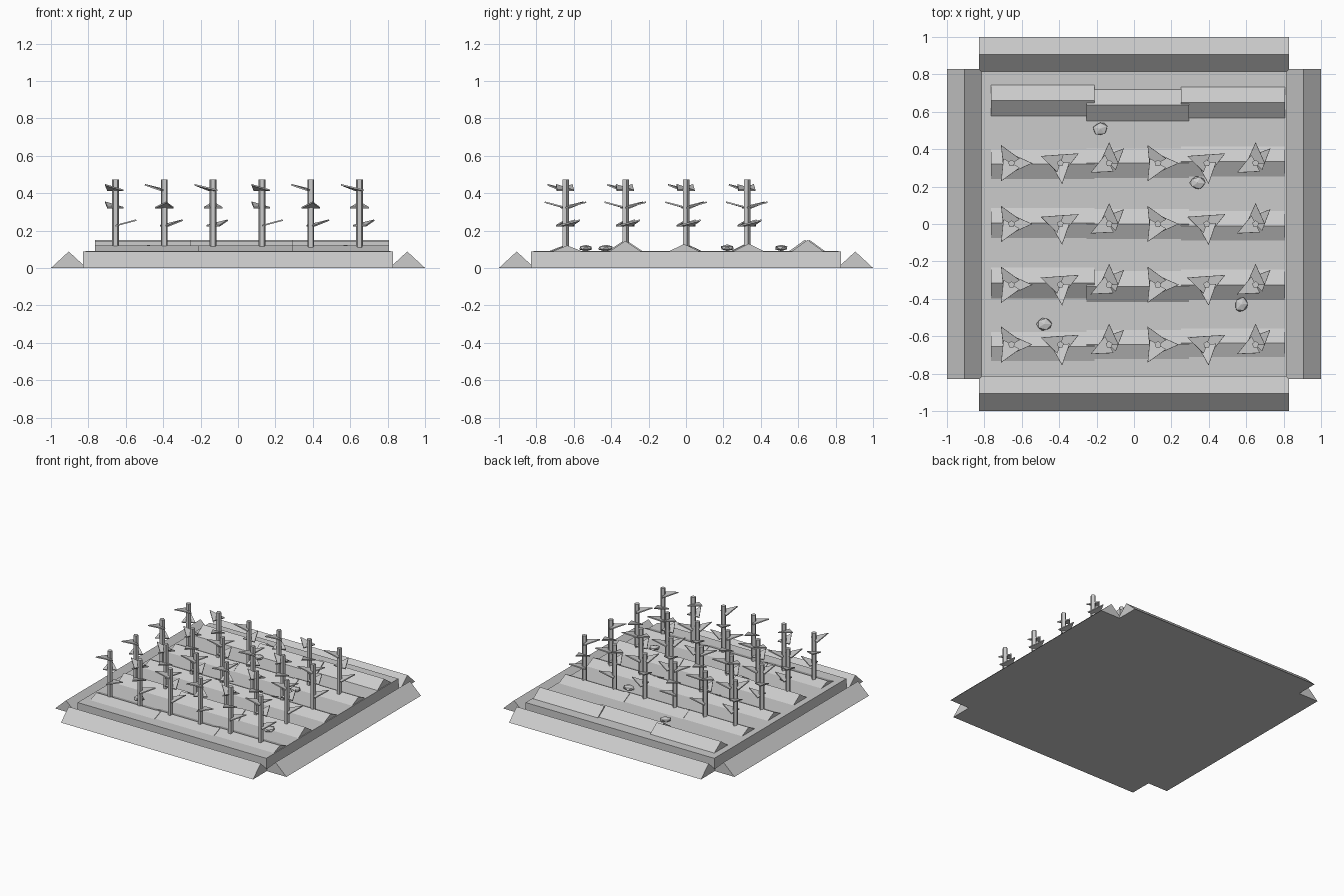
import bpy, bmesh, math, random
from mathutils import Matrix, Vector

if "Cube" in bpy.data.objects:
    bpy.data.objects.remove(bpy.data.objects["Cube"])

random.seed(4)


def make(name, bm):
    bmesh.ops.recalc_face_normals(bm, faces=bm.faces[:])
    me = bpy.data.meshes.new(name)
    bm.to_mesh(me)
    bm.free()
    ob = bpy.data.objects.new(name, me)
    bpy.context.collection.objects.link(ob)
    return ob


def add_prism(bm, ring, offset, matrix=Matrix()):
    """Closed prism: a ring of points swept along an offset."""
    a = [bm.verts.new(matrix @ Vector(p)) for p in ring]
    b = [bm.verts.new(matrix @ (Vector(p) + Vector(offset))) for p in ring]
    bm.faces.new(a)
    bm.faces.new(b[::-1])
    n = len(a)
    for i in range(n):
        bm.faces.new((a[i], b[i], b[(i + 1) % n], a[(i + 1) % n]))


# soil slab
bm = bmesh.new()
bmesh.ops.create_cube(bm, size=1, matrix=Matrix.Translation((0, 0, 0.045))
                      @ Matrix.Diagonal((1.63, 1.63, 0.09, 1)))
make("soil_bed", bm)

# sloped earth banks on the four sides
for i, side in enumerate(("front", "right", "back", "left")):
    bm = bmesh.new()
    add_prism(bm, [(-0.83, -1, 0), (-0.83, -0.81, 0), (-0.83, -0.905, 0.088)],
              (1.66, 0, 0), Matrix.Rotation(i * math.pi / 2, 4, 'Z'))
    make(side + "_bank", bm)

# ploughed ridges: five rows of three overlapping segments
rows = [((-0.655, -0.645, -0.635), 0.12),
        ((-0.315, -0.335, -0.325), 0.145),
        ((0.005, 0.0, -0.01), 0.128),
        ((0.32, 0.325, 0.335), 0.13),
        ((0.66, 0.635, 0.65), 0.15)]
spans = [(-0.765, -0.21), (-0.255, 0.295), (0.25, 0.808)]
for r, (ys, top) in enumerate(rows):
    for (x0, x1), y in zip(spans, ys):
        bm = bmesh.new()
        add_prism(bm, [(x0, y - 0.09, 0.085), (x0, y + 0.09, 0.085), (x0, y, top)],
                  (x1 - x0, 0, 0))
        make(f"ridge_row_{r + 1}", bm)

# crop plants: five-sided stalk with three upturned pointed leaves
leaf_angles = [(0, 120, 240), (28, 275, 160), (45, 90, 207)]
leaf_heights = (0.226, 0.322, 0.415)
leaf_ring = [(0, -0.05, -0.004), (0.115, 0, -0.004), (0, 0.05, -0.004)]
for y in (-0.645, -0.325, 0.0, 0.325):
    for c in range(6):
        bm = bmesh.new()
        place = Matrix.Translation((-0.655 + 0.261 * c, y, 0))
        stalk = [(0.019 * math.cos(math.tau * k / 5 + math.pi / 2),
                  0.019 * math.sin(math.tau * k / 5 + math.pi / 2), 0.1)
                 for k in range(5)]
        add_prism(bm, stalk, (0, 0, 0.373), place)
        for ang, z in zip(leaf_angles[c % 3], leaf_heights):
            m = (place @ Matrix.Translation((0, 0, z))
                 @ Matrix.Rotation(math.radians(ang), 4, 'Z')
                 @ Matrix.Rotation(math.radians(-15), 4, 'Y'))
            add_prism(bm, leaf_ring, (0, 0, 0.008), m)
        make("crop_plant", bm)

# loose stones
for x, y, turn in [(-0.18, 0.51, 20), (0.34, 0.22, 0),
                   (0.575, -0.43, 75), (-0.48, -0.535, 0)]:
    bm = bmesh.new()
    bmesh.ops.create_icosphere(bm, subdivisions=1, radius=1)
    for v in bm.verts:
        v.co *= random.uniform(0.9, 1.1)
    bm.transform(Matrix.Translation((x, y, 0.107))
                 @ Matrix.Rotation(math.radians(turn), 4, 'Z')
                 @ Matrix.Diagonal((0.044, 0.037, 0.018, 1)))
    make("stone", bm)
